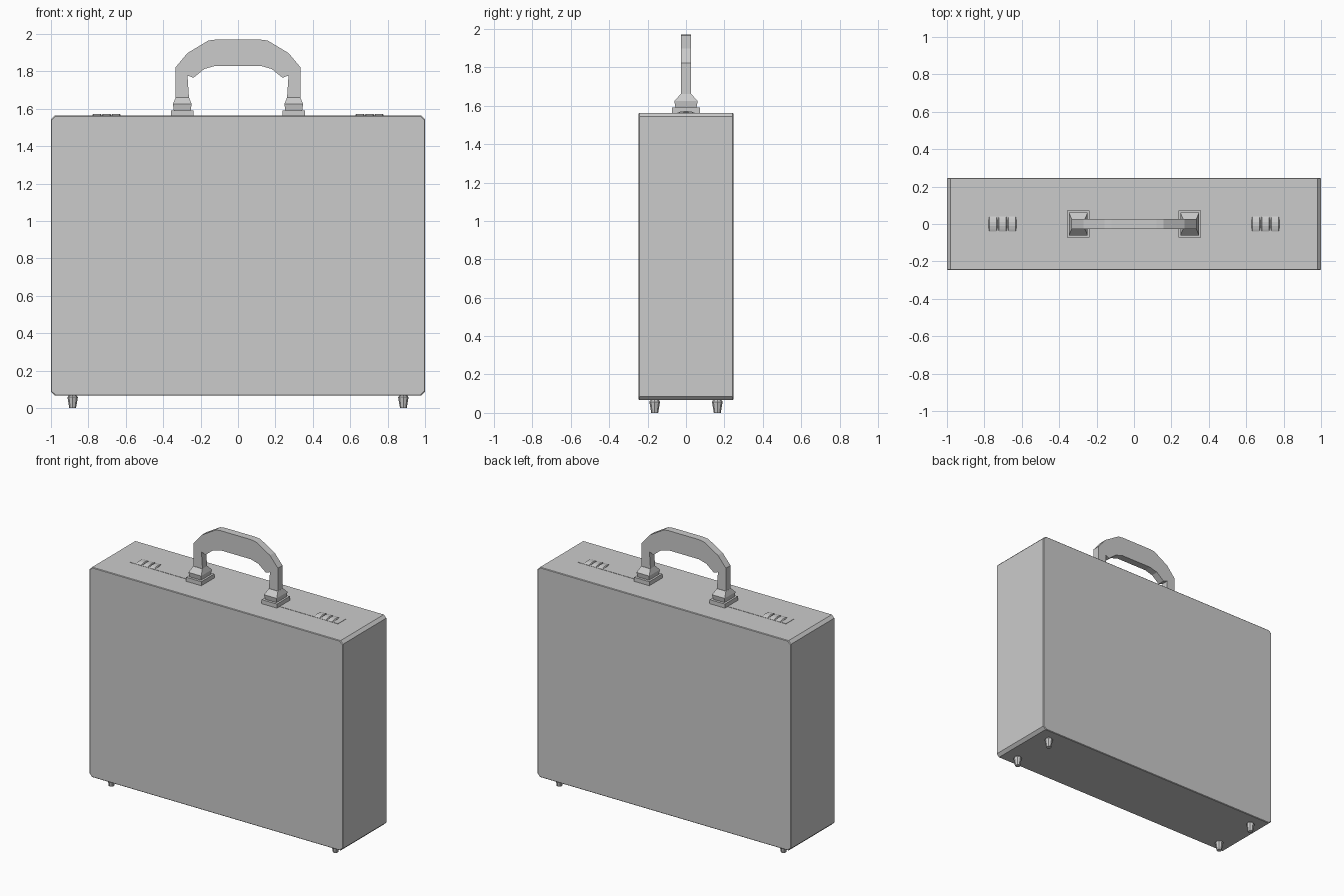
import bpy, bmesh, math

if "Cube" in bpy.data.objects:
    bpy.data.objects.remove(bpy.data.objects["Cube"])


def loft(name, rings):
    """Skin matching closed rings of points and cap both ends."""
    bm = bmesh.new()
    loops = [[bm.verts.new(p) for p in r] for r in rings]
    n = len(loops[0])
    for a, b in zip(loops, loops[1:]):
        for i in range(n):
            j = (i + 1) % n
            bm.faces.new((a[i], a[j], b[j], b[i]))
    bm.faces.new(loops[0])
    bm.faces.new(loops[-1])
    bmesh.ops.recalc_face_normals(bm, faces=bm.faces[:])
    me = bpy.data.meshes.new(name)
    bm.to_mesh(me)
    bm.free()
    ob = bpy.data.objects.new(name, me)
    bpy.context.collection.objects.link(ob)
    return ob


def rect(cx, hx, hy, z):
    return [(cx - hx, -hy, z), (cx + hx, -hy, z), (cx + hx, hy, z), (cx - hx, hy, z)]


TOP, BOTTOM = 1.563, 0.066


# Case body: chamfered rectangle extruded front to back with a fine edge bevel
def case_ring(y, inset):
    x, c = 1 - inset, 0.02
    lo, hi = BOTTOM + inset, TOP - inset
    return [(px, y, pz) for px, pz in (
        (-x, lo + c), (-x + c, lo), (x - c, lo), (x, lo + c),
        (x, hi - c), (x - c, hi), (-x + c, hi), (-x, hi - c))]


loft("case_body", [case_ring(-0.247, 0.004), case_ring(-0.243, 0),
                   case_ring(0.243, 0), case_ring(0.247, 0.004)])

# Handle: faceted arch, half profile mirrored, extruded in y
outer = [(0.333, 1.655), (0.333, 1.823), (0.27, 1.898), (0.158, 1.965), (0.12, 1.97)]
inner = [(0.12, 1.83), (0.18, 1.813), (0.238, 1.766), (0.27, 1.778), (0.262, 1.655)]
arch = (outer + [(-x, z) for x, z in reversed(outer)]
        + [(-x, z) for x, z in reversed(inner)] + inner)
loft("handle", [[(x, y, z) for x, z in arch] for y in (-0.026, 0.026)])

for s, side in ((-1, "left"), (1, "right")):
    # Handle mounts: base plate, collar and flared neck
    cx = s * 0.298
    loft(side + "_mount_plate", [rect(cx, 0.06, 0.073, TOP - 0.003),
                                 rect(cx, 0.06, 0.073, 1.592)])
    loft(side + "_mount_collar", [rect(cx, 0.045, 0.055, 1.59), rect(cx, 0.05, 0.061, 1.625),
                                  rect(cx, 0.036, 0.028, 1.66)])

    # Thin lock strip on the top
    loft(side + "_lock_strip", [rect(s * 0.59, 0.23, 0.045, TOP - 0.002),
                                rect(s * 0.59, 0.23, 0.045, TOP + 0.002)])

    # Three combination wheels, only the exposed arc of each
    for k in (-1, 0, 1):
        wx = s * 0.703 + k * 0.051

        def wheel(x, scale):
            pts = [(-0.046, 0), (-0.03, 0.006), (-0.012, 0.01),
                   (0.012, 0.01), (0.03, 0.006), (0.046, 0)]
            return [(x, y * scale, TOP + z * scale) for y, z in pts]

        loft(side + "_dial_wheel", [wheel(wx - 0.024, 0.5), wheel(wx - 0.019, 1),
                                    wheel(wx + 0.019, 1), wheel(wx + 0.024, 0.5)])

    # Tapered feet
    for t in (-1, 1):
        loft(side + "_foot", [
            [(s * 0.884 + r * math.cos(i * math.pi / 4), t * 0.163 + r * math.sin(i * math.pi / 4), z)
             for i in range(8)] for r, z in ((0.018, 0), (0.028, 0.058), (0.02, 0.068))])
